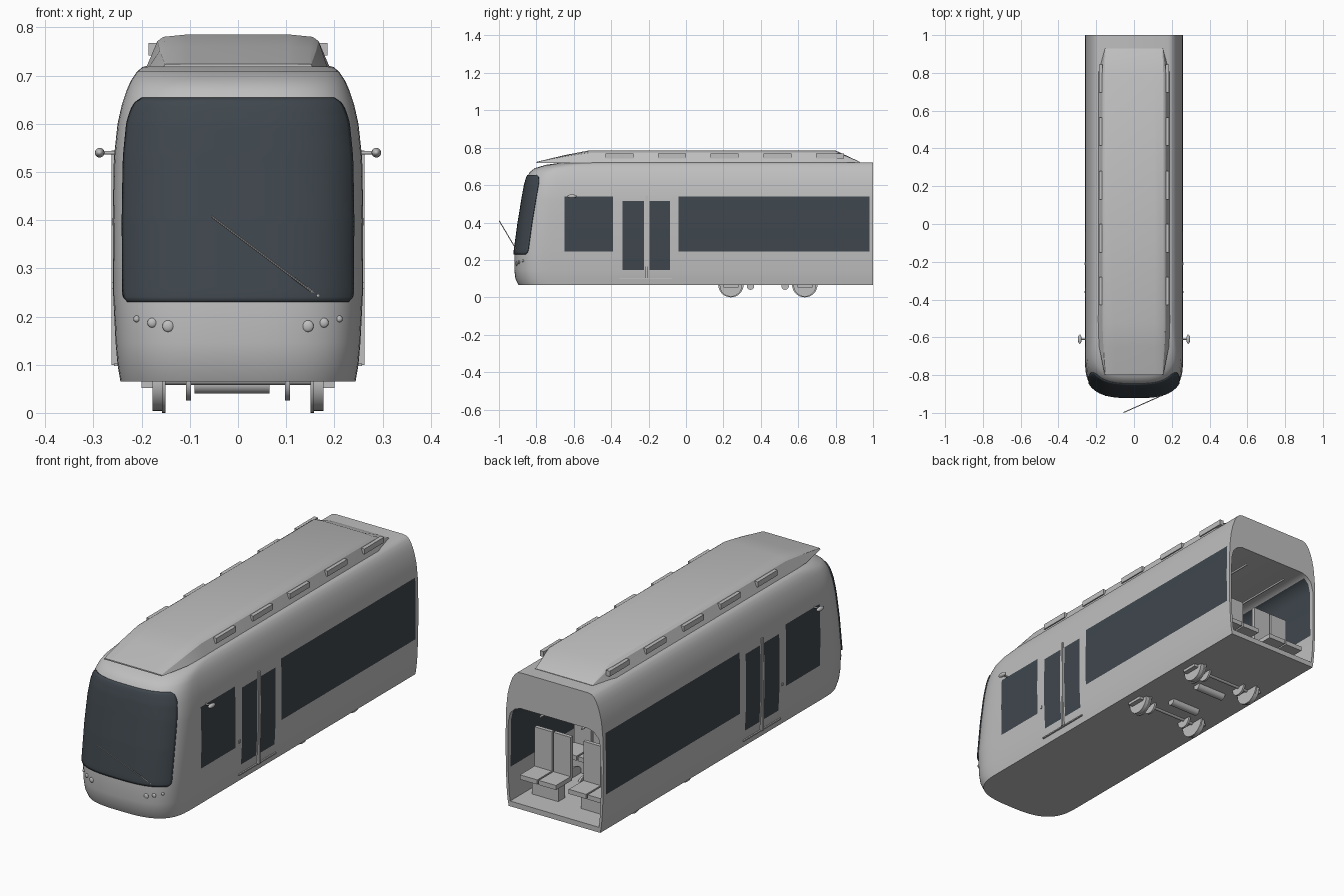
import bpy, bmesh, math
from mathutils import Vector

cube = bpy.data.objects.get("Cube")
if cube:
    bpy.data.objects.remove(cube, do_unlink=True)


def material(name, rgb):
    m = bpy.data.materials.new(name)
    m.use_nodes = True
    m.diffuse_color = (*rgb, 1)
    m.node_tree.nodes["Principled BSDF"].inputs["Base Color"].default_value = (*rgb, 1)
    return m


GREY = material("body_grey", (0.52, 0.52, 0.52))
GLASS = material("dark_glass", (0.05, 0.063, 0.075))


def smooth(obj, degrees=35):
    bpy.ops.object.select_all(action='DESELECT')
    obj.select_set(True)
    bpy.context.view_layer.objects.active = obj
    bpy.ops.object.shade_smooth_by_angle(angle=math.radians(degrees))


def finish(name, bm, mats):
    mesh = bpy.data.meshes.new(name)
    bm.to_mesh(mesh)
    bm.free()
    obj = bpy.data.objects.new(name, mesh)
    bpy.context.scene.collection.objects.link(obj)
    for m in mats:
        mesh.materials.append(m)
    return obj


def box(name, centre, size, mat=GREY):
    bpy.ops.mesh.primitive_cube_add(size=1, location=centre)
    obj = bpy.context.object
    obj.name, obj.scale = name, size
    obj.data.materials.append(mat)
    return obj


def ball(name, centre, radii):
    bpy.ops.mesh.primitive_uv_sphere_add(segments=16, ring_count=10, location=centre)
    obj = bpy.context.object
    obj.name, obj.scale = name, radii
    obj.data.materials.append(GREY)
    smooth(obj, 60)


def rod(name, start, end, radius, sides=12):
    a, b = Vector(start), Vector(end)
    bpy.ops.mesh.primitive_cylinder_add(vertices=sides, radius=radius,
                                        depth=(b - a).length, location=(a + b) / 2)
    obj = bpy.context.object
    obj.name = name
    obj.rotation_euler = (b - a).to_track_quat('Z', 'Y').to_euler()
    obj.data.materials.append(GREY)
    smooth(obj)


# Shell levels: height, half width, front position
OUTER = [(.065, .244, -.895), (.1, .25, -.912), (.145, .254, -.918), (.245, .259, -.918),
         (.4, .26, -.897), (.515, .258, -.878), (.54, .2565, -.874), (.6, .25, -.863),
         (.64, .241, -.852), (.67, .231, -.835), (.69, .222, -.81), (.708, .21, -.75),
         (.718, .198, -.68), (.722, .18, -.58)]
INNER = [(.09, .236, -.85), (.145, .242, -.85), (.245, .247, -.85), (.47, .246, -.85),
         (.515, .235, -.85), (.54, .21, -.85), (.55, .18, -.85)]
CUTS = [1, .98, -.04, -.085, -.195, -.225, -.34, -.39, -.65]
# Side glazing: rear end, front end, bottom, top
WINDOWS = [(-.65, -.39, .245, .54), (-.34, -.225, .145, .515),
           (-.195, -.085, .145, .515), (-.04, .98, .245, .54)]
NOSE = .2


def nose_point(angle, z, w, f):
    """Point on the rounded nose; angle runs from -90 to 90 degrees."""
    a = math.radians(angle)
    x = math.copysign(abs(math.sin(a)) ** (2 / 3), a) * w
    return (x, f + NOSE - NOSE * max(math.cos(a), 0) ** (2 / 3), z)


def level_at(z):
    for (z0, w0, f0), (z1, w1, f1) in zip(OUTER, OUTER[1:]):
        if z <= z1:
            t = (z - z0) / (z1 - z0)
            return w0 + (w1 - w0) * t, f0 + (f1 - f0) * t


def shell(bm, levels, glaze_front):
    rings = []
    for z, w, f in levels:
        side = [max(y, f + NOSE) for y in CUTS]
        pts = [(-w, y, z) for y in side]
        pts += [nose_point(a, z, w, f) for a in range(-90, 91, 5)]
        pts += [(w, y, z) for y in reversed(side)]
        rings.append([bm.verts.new(p) for p in pts])
    for low, high in zip(rings, rings[1:]):
        for i in range(len(low) - 1):
            face = bm.faces.new((low[i], low[i + 1], high[i + 1], high[i]))
            c = face.calc_center_median()
            glazed = any(y0 < c.y < y1 and z0 < c.z < z1 for y0, y1, z0, z1 in WINDOWS)
            front = glaze_front and c.y < -.7 and .245 < c.z < .54
            face.material_index = int(glazed or front)
    bm.faces.new(rings[0])
    bm.faces.new(rings[-1])
    return rings


# Hollow car body, open at the rear
bm = bmesh.new()
out, inn = shell(bm, OUTER, False), shell(bm, INNER, True)
for end in (0, -1):
    bm.faces.new([r[end] for r in out] + [r[end] for r in reversed(inn)])
    bm.faces.new((out[end][0], out[end][-1], inn[end][-1], inn[end][0]))
bmesh.ops.remove_doubles(bm, verts=bm.verts, dist=1e-4)
bmesh.ops.recalc_face_normals(bm, faces=bm.faces)
smooth(finish("car_body", bm, [GREY, GLASS]))

# Windscreen plate with rounded corners, following the nose
bm = bmesh.new()
rows, ROWS, COLS = [], 40, 32
for i in range(ROWS + 1):
    z = .23 + .425 * i / ROWS
    w, f = level_at(z)
    top = min(max((z - .595) / .06, 0), 1)
    low = min(max((.255 - z) / .025, 0), 1)
    limit = 61 - 12 * (1 - math.sqrt(1 - top ** 2)) - 6 * (1 - math.sqrt(1 - low ** 2))
    rows.append([bm.verts.new(nose_point(limit * (2 * j / COLS - 1), z, w + .004, f - .004))
                 for j in range(COLS + 1)])
for a, b in zip(rows, rows[1:]):
    for j in range(COLS):
        bm.faces.new((a[j], a[j + 1], b[j + 1], b[j]))
screen = finish("windscreen", bm, [GLASS])
screen.modifiers.new("thickness", 'SOLIDIFY').thickness = .006
smooth(screen)

# Roof cowl: position, base half width, top height, top half width
STATIONS = [(-.8, .155, .724, .15), (-.65, .185, .76, .15), (-.52, .19, .785, .155),
            (.8, .19, .785, .155), (.93, .155, .724, .15)]
bm = bmesh.new()
loops = []
for y, base, top, crown in STATIONS:
    half = []
    for k, rise in ((0, 0), (.65, .8), (1, .93), (1.4, 1)):
        half.append((base + (crown - base) * k if k <= 1 else crown * .7,
                     .718 + (top - .718) * rise))
    pts = half + [(-x, z) for x, z in reversed(half)]
    loops.append([bm.verts.new((x, y, z)) for x, z in pts])
for a, b in zip(loops, loops[1:]):
    for i in range(len(a)):
        j = (i + 1) % len(a)
        bm.faces.new((a[i], a[j], b[j], b[i]))
bm.faces.new(loops[0])
bm.faces.new(loops[-1])
bmesh.ops.recalc_face_normals(bm, faces=bm.faces)
smooth(finish("roof_cowl", bm, [GREY]), 25)

for s, tag in ((-1, "right"), (1, "left")):
    # Roof vents
    for y in (-.355, -.075, .205, .49, .77):
        box("roof_vent_" + tag, (s * .176, y, .755), (.02, .15, .026))
    # Door trim
    box("door_post_" + tag, (s * .256, -.21, .322), (.014, .012, .445))
    box("door_sill_" + tag, (s * .25, -.215, .1), (.014, .28, .006))
    box("door_button_" + tag, (s * .259, -.36, .265), (.008, .01, .014))
    # Wing mirrors
    rod("mirror_arm_" + tag, (s * .25, -.61, .54), (s * .288, -.61, .54), .004)
    ball("mirror_" + tag, (s * .287, -.61, .54), (.01, .025, .01))
    # Headlights set on the nose
    for x, z, r in ((.145, .18, .012), (.178, .187, .01), (.21, .195, .007)):
        w, f = level_at(z)
        y = f + NOSE * (1 - (1 - (x / w) ** 3) ** (1 / 3))
        ball("headlight_" + tag, (s * x, y, z), (r, .006, r))
    # Ceiling handrails
    rod("handrail_" + tag, (s * .11, -.6, .51), (s * .11, .95, .51), .005)
    # Rear-facing paired seats
    for y in (.82, .52, .22, -.08):
        for x in (.08, .18):
            box("seat_cushion_" + tag, (s * x, y + .06, .185), (.092, .12, .022))
            box("seat_back_" + tag, (s * x, y, .285), (.092, .018, .2))
        box("seat_base_" + tag, (s * .13, y + .04, .133), (.14, .05, .088))

# Wheelsets and motors
for y, motor_y in ((.24, .345), (.635, .53)):
    rod("axle", (-.16, y, .068), (.16, y, .068), .01)
    rod("motor", (-.09, motor_y, .06), (.065, motor_y, .06), .02, 20)
    for s in (-1, 1):
        rod("wheel", (s * .155, y, .064), (s * .177, y, .064), .06, 32)
        rod("wheel_flange", (s * .15, y, .068), (s * .158, y, .068), .068, 32)
        rod("brake_disc", (s * .098, y, .066), (s * .108, y, .066), .04, 24)
        box("axle_box", (s * .187, y, .06), (.026, .08, .016))

# Wiper
rod("wiper", (.165, -.9, .243), (-.055, -.998, .408), .0025, 8)
ball("wiper_pivot", (.165, -.895, .243), (.006, .01, .006))
